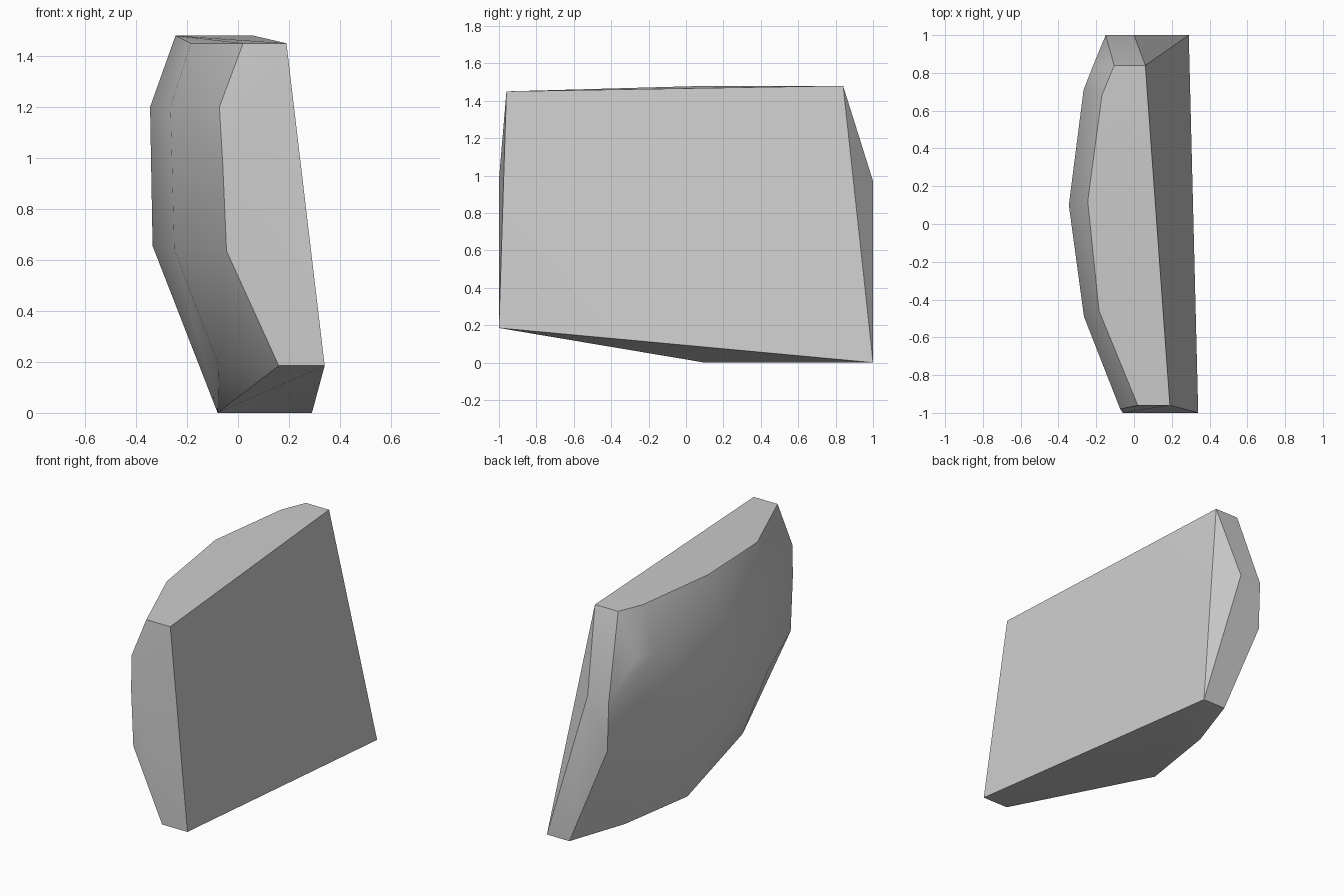
import bpy, bmesh, math

if "Cube" in bpy.data.objects:
    bpy.data.objects.remove(bpy.data.objects["Cube"])

# Curved outer shell: one row of points per height, running front to back
top_row = [(0.02, -0.96, 1.45), (-0.185, -0.46, 1.45), (-0.245, 0.12, 1.48),
           (-0.17, 0.68, 1.48), (-0.105, 0.84, 1.48)]
upper_row = [(-0.073, -0.98, 1.2), (-0.265, -0.49, 1.2), (-0.345, 0.1, 1.2),
             (-0.267, 0.71, 1.2), (-0.22, 0.83, 1.2)]
middle_row = [(-0.045, -1.0, 0.635), (-0.25, -0.48, 0.64), (-0.335, 0.1, 0.655),
              (-0.235, 0.66, 0.65), (-0.14, 1.0, 0.65)]
bottom_row = [(0.16, -1.0, 0.185), (-0.075, -0.47, 0.185), (-0.08, 0.1, 0.0),
              (0.0, 0.62, 0.0), (0.13, 1.0, 0.0)]
# Points where the front and back ends turn
end_bends = [(-0.06, -1.0, 0.98), (0.0, 1.0, 0.97), (-0.15, 1.0, 0.97)]
# Corners of the flat inner face
flat_face = [(0.34, -1.0, 0.185), (0.19, -0.96, 1.45),
             (0.06, 0.84, 1.48), (0.29, 1.0, 0.0)]

# Wrap all the rows in one closed faceted skin
bm = bmesh.new()
for p in top_row + upper_row + middle_row + bottom_row + end_bends + flat_face:
    bm.verts.new(p)
hull = bmesh.ops.convex_hull(bm, input=bm.verts[:])
loose = [v for v in bm.verts if not v.link_faces]
bmesh.ops.delete(bm, geom=loose, context='VERTS')
bmesh.ops.dissolve_limit(bm, angle_limit=math.radians(0.7),
                         verts=bm.verts[:], edges=bm.edges[:])
bmesh.ops.recalc_face_normals(bm, faces=bm.faces[:])

mesh = bpy.data.meshes.new("curved_panel")
bm.to_mesh(mesh)
bm.free()
panel = bpy.data.objects.new("curved_panel", mesh)
bpy.context.collection.objects.link(panel)

# Single grey colour
grey = bpy.data.materials.new("light_grey")
grey.diffuse_color = (0.6, 0.6, 0.6, 1.0)
grey.use_nodes = True
grey.node_tree.nodes["Principled BSDF"].inputs["Base Color"].default_value = grey.diffuse_color
mesh.materials.append(grey)

# Smooth the gentle bends, keep the strong edges sharp
bpy.context.view_layer.objects.active = panel
panel.select_set(True)
bpy.ops.object.shade_smooth_by_angle(angle=math.radians(30))
